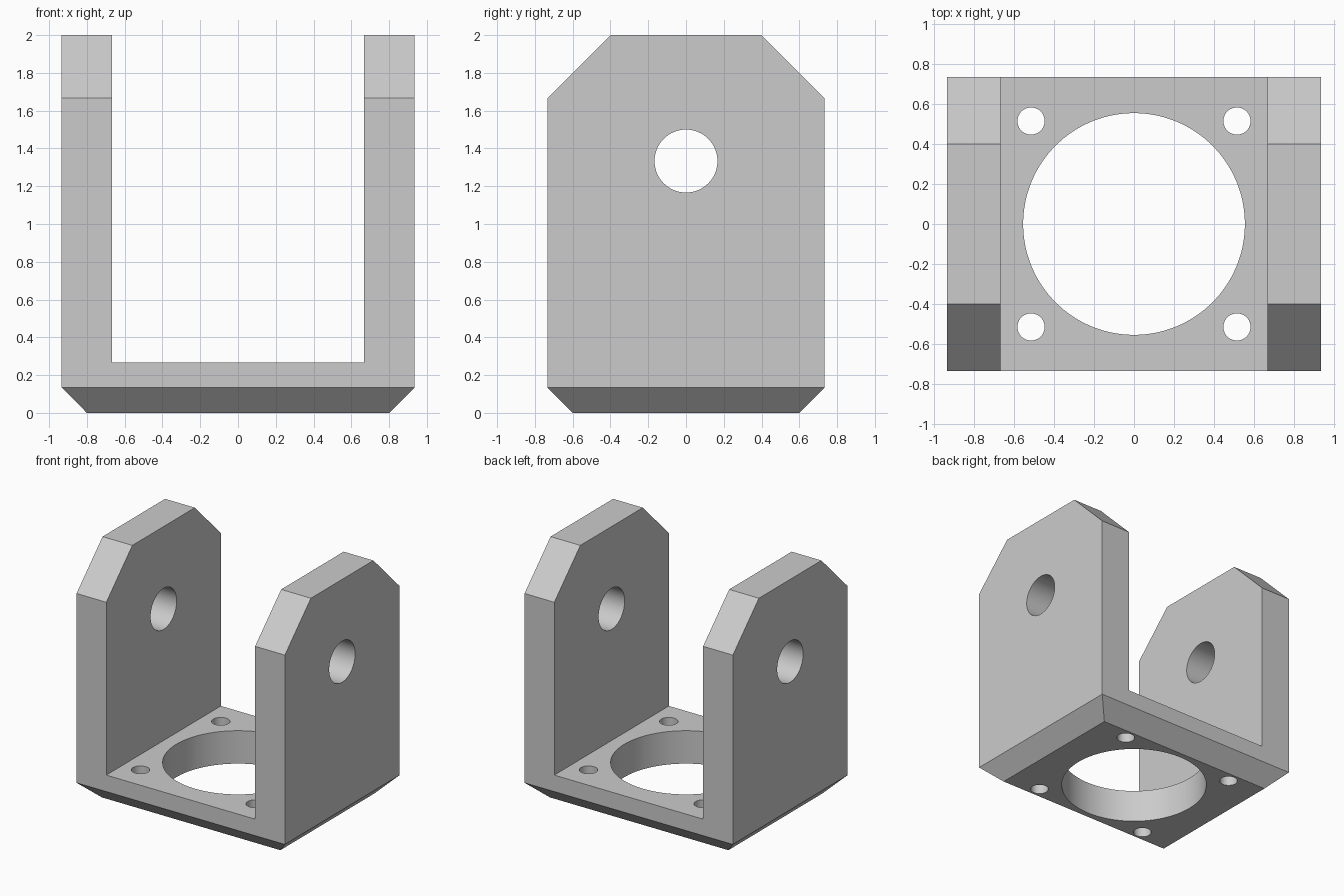
import bpy, bmesh
from math import pi

if "Cube" in bpy.data.objects:
    bpy.data.objects.remove(bpy.data.objects["Cube"])

HX, HY, TOP = 0.9333, 0.7333, 2.0      # outer half sizes and height
INNER, FLOOR = 0.6667, 0.2667          # slot half width, base thickness
FOOT, EAR = 0.1333, 0.3333             # chamfer sizes


def bevel(bm, edges, size):
    bmesh.ops.bevel(bm, geom=edges, offset=size, offset_type='OFFSET',
                    segments=1, affect='EDGES', profile=0.5)


def cut(target, cutter):
    mod = target.modifiers.new(cutter.name, 'BOOLEAN')
    mod.operation = 'DIFFERENCE'
    mod.solver = 'EXACT'
    mod.object = cutter
    bpy.context.view_layer.objects.active = target
    bpy.ops.object.modifier_apply(modifier=mod.name)
    bpy.data.objects.remove(cutter)


def hole(target, radius, depth, loc, rot=(0, 0, 0), sides=64):
    bpy.ops.mesh.primitive_cylinder_add(vertices=sides, radius=radius, depth=depth,
                                        location=loc, rotation=rot)
    cut(target, bpy.context.object)


# Outer block with chamfered foot and sloped ear corners
bm = bmesh.new()
bmesh.ops.create_cube(bm, size=2)
for v in bm.verts:
    v.co = (v.co.x * HX, v.co.y * HY, (v.co.z + 1) * TOP / 2)
bevel(bm, [e for e in bm.edges if all(v.co.z < 0.01 for v in e.verts)], FOOT)
bevel(bm, [e for e in bm.edges if all(v.co.z > TOP - 0.01 for v in e.verts)
           and abs(e.verts[0].co.y - e.verts[1].co.y) < 0.01], EAR)
bmesh.ops.recalc_face_normals(bm, faces=bm.faces)
mesh = bpy.data.meshes.new("clevis_bracket")
bm.to_mesh(mesh)
bm.free()
bracket = bpy.data.objects.new("clevis_bracket", mesh)
bpy.context.collection.objects.link(bracket)

# Slot between the two ears
bpy.ops.mesh.primitive_cube_add(size=1, location=(0, 0, FLOOR + 1.5))
slot = bpy.context.object
slot.scale = (2 * INNER, 3, 3)
cut(bracket, slot)

# Central bore, pivot hole through both ears, four screw holes
hole(bracket, 0.5533, 1, (0, 0, 0.2), sides=128)
hole(bracket, 0.1667, 4, (0, 0, 1.3333), (0, pi / 2, 0))
for sx in (-1, 1):
    for sy in (-1, 1):
        hole(bracket, 0.0677, 1, (sx * 0.514, sy * 0.514, 0.2), sides=48)

# Smooth hole walls, crisp edges
bpy.ops.object.select_all(action='DESELECT')
bracket.select_set(True)
bpy.context.view_layer.objects.active = bracket
bpy.ops.object.shade_smooth_by_angle(angle=pi / 6)
